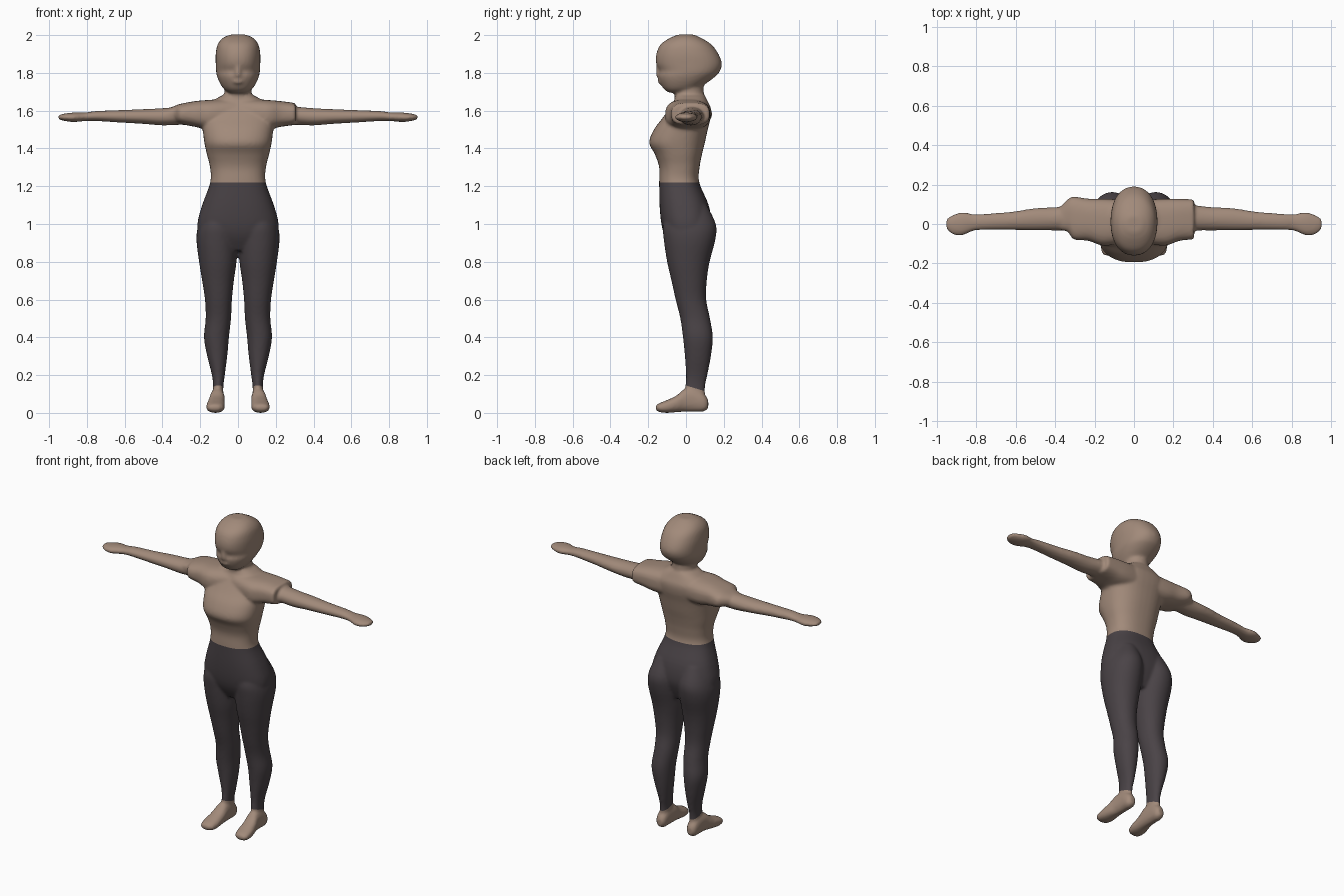
import bpy, bmesh, math
from mathutils import Vector

cube = bpy.data.objects.get("Cube")
if cube:
    bpy.data.objects.remove(cube)


def material(name, rgb):
    mat = bpy.data.materials.new(name)
    mat.use_nodes = True
    mat.diffuse_color = (*rgb, 1)
    mat.node_tree.nodes["Principled BSDF"].inputs["Base Color"].default_value = (*rgb, 1)
    return mat


skin = material("skin brown", (0.36, 0.255, 0.195))
fabric = material("dark grey fabric", (0.068, 0.056, 0.062))


def smooth_rows(rows, steps=4):
    """Catmull-Rom interpolation between cross-section rows."""
    out = []
    for i in range(len(rows) - 1):
        quad = [rows[max(i - 1, 0)], rows[i], rows[i + 1], rows[min(i + 2, len(rows) - 1)]]
        for k in range(steps):
            t = k / steps
            out.append([b + t / 2 * (c - a + t * (2*a - 5*b + 4*c - d + t * (3*(b - c) + d - a)))
                        for a, b, c, d in zip(*quad)])
    return out + [list(rows[-1])]


def loft(bm, axis, rows, power=2, side=1, sides=40):
    """Closed tube; row = position on axis, then low/high limits across it."""
    rings = []
    for pos, u0, u1, v0, v1 in smooth_rows(rows):
        ring = []
        for k in range(sides):
            a = math.tau * k / sides
            c, s = math.cos(a), math.sin(a)
            u = (u0 + u1) / 2 + (u1 - u0) / 2 * math.copysign(abs(c) ** (2 / power), c)
            v = (v0 + v1) / 2 + (v1 - v0) / 2 * math.copysign(abs(s) ** (2 / power), s)
            p = {"x": (pos, u, v), "y": (u, pos, v), "z": (u, v, pos)}[axis]
            ring.append(bm.verts.new((p[0] * side, p[1], p[2])))
        rings.append(ring)
    faces = [bm.faces.new((a[k], a[k - 1], b[k - 1], b[k]))
             for a, b in zip(rings, rings[1:]) for k in range(sides)]
    faces += [bm.faces.new(rings[0]), bm.faces.new(rings[-1])]
    bmesh.ops.recalc_face_normals(bm, faces=faces)


def upright(rows):
    """Rows of height, half width, front, back."""
    return [(z, -w, w, f, b) for z, w, f, b in rows]


bm = bmesh.new()

# Torso, waist and hips
loft(bm, "z", upright([
    (.86, .13, -.07, .09), (.93, .2, -.11, .12), (1.0, .215, -.13, .135),
    (1.1, .19, -.14, .12), (1.22, .147, -.142, .07), (1.3, .148, -.142, .072),
    (1.37, .165, -.165, .085), (1.43, .178, -.195, .1), (1.5, .187, -.17, .115),
    (1.56, .195, -.125, .13), (1.61, .19, -.09, .132), (1.65, .14, -.065, .115),
    (1.68, .085, -.055, .1)]), 2.4)

# Neck
loft(bm, "z", upright([(1.6, .08, -.06, .1), (1.68, .073, -.06, .095), (1.76, .07, -.06, .09)]))

# Head with a full, rounded back
loft(bm, "z", upright([
    (1.695, .045, -.09, -.0), (1.715, .075, -.118, .06), (1.75, .098, -.138, .115),
    (1.785, .112, -.148, .16), (1.81, .116, -.142, .18), (1.85, .118, -.158, .19),
    (1.9, .118, -.157, .172), (1.95, .108, -.135, .135), (1.985, .08, -.085, .08),
    (2.003, .04, -.04, .04)]), 2.2)

# Nose and lips
loft(bm, "z", upright([(1.775, .012, -.151, -.1), (1.79, .022, -.16, -.1), (1.84, .012, -.158, -.1)]))
loft(bm, "z", upright([(1.742, .02, -.142, -.1), (1.752, .034, -.15, -.1), (1.765, .02, -.149, -.1)]))

# Arms with flat hands
arm = [(.15, -.06, .11, 1.52, 1.64), (.3, -.035, .095, 1.525, 1.622),
       (.4, -.033, .085, 1.522, 1.613), (.5, -.032, .08, 1.53, 1.608),
       (.62, -.03, .062, 1.537, 1.603), (.75, -.03, .052, 1.545, 1.598),
       (.81, -.034, .05, 1.545, 1.59), (.87, -.058, .06, 1.54, 1.59),
       (.92, -.052, .045, 1.546, 1.584), (.952, -.025, .025, 1.556, 1.576)]
for side in (1, -1):
    loft(bm, "x", arm, 2, side)

# Short sleeve shoulders, one square and one tapering
loft(bm, "x", [(.02, -.09, .12, 1.5, 1.665), (.15, -.11, .128, 1.5, 1.657),
               (.23, -.085, .127, 1.515, 1.65), (.305, -.078, .125, 1.525, 1.64)], 2.8)
loft(bm, "x", [(.02, -.09, .12, 1.5, 1.665), (.15, -.11, .128, 1.5, 1.657),
               (.23, -.085, .128, 1.515, 1.65), (.305, -.078, .138, 1.53, 1.636),
               (.335, -.04, .125, 1.545, 1.625), (.375, -.03, .085, 1.55, 1.61)], 2.6, -1)

# Legs and feet
leg = [(1.1, .03, .165, -.08, .11), (1.0, .008, .208, -.12, .158), (.92, .002, .22, -.118, .156),
       (.8, .008, .206, -.1, .125), (.7, .022, .19, -.077, .11), (.6, .032, .175, -.055, .107),
       (.5, .037, .171, -.03, .127), (.4, .048, .18, -.016, .142), (.3, .057, .163, -.006, .132),
       (.2, .07, .138, .0, .113), (.13, .078, .132, -.004, .1), (.03, .075, .14, -.01, .105)]
foot = [(.118, .09, .125, .025, .07), (.095, .075, .142, .008, .1), (.04, .072, .145, .006, .13),
        (-.01, .07, .15, .006, .125), (-.05, .07, .16, .004, .092), (-.1, .07, .168, .0, .068),
        (-.14, .078, .165, .004, .052), (-.16, .1, .15, .015, .04)]
for side in (1, -1):
    loft(bm, "z", leg, 2.1, side)
    loft(bm, "y", foot, 2.3, side)

# Fuse the volumes into one soft surface
mesh = bpy.data.meshes.new("body_base")
bm.to_mesh(mesh)
bm.free()
base = bpy.data.objects.new("body_base", mesh)
bpy.context.collection.objects.link(base)
remesh = base.modifiers.new("Fuse", "REMESH")
remesh.mode = "VOXEL"
remesh.voxel_size = 0.009
soften = base.modifiers.new("Soften", "SMOOTH")
soften.factor = 0.5
soften.iterations = 4
evaluated = base.evaluated_get(bpy.context.evaluated_depsgraph_get())
fused = bpy.data.meshes.new_from_object(evaluated)
bpy.data.objects.remove(base)


def slice_part(name, mat, planes):
    """Keep the side of each plane that its normal points away from."""
    cut = bmesh.new()
    cut.from_mesh(fused)
    for point, normal in planes:
        bmesh.ops.bisect_plane(cut, geom=cut.verts[:] + cut.edges[:] + cut.faces[:],
                               plane_co=point, plane_no=normal, clear_outer=True)
    for face in cut.faces:
        face.smooth = True
        face.material_index = 0
    data = bpy.data.meshes.new(name)
    cut.to_mesh(data)
    cut.free()
    data.materials.clear()
    data.materials.append(mat)
    bpy.context.collection.objects.link(bpy.data.objects.new(name, data))


# Clean seams at the waist and the sloping ankle hems
up = Vector((0, 0, 1))
waist = Vector((0, 0, 1.22))
hem, hem_up = Vector((0, .05, .13)), Vector((0, .3, 1))
slice_part("upper_body", skin, [(waist, -up)])
slice_part("leggings", fabric, [(waist, up), (hem, -hem_up)])
slice_part("right_foot", skin, [(hem, hem_up), (Vector(), Vector((1, 0, 0)))])
slice_part("left_foot", skin, [(hem, hem_up), (Vector(), Vector((-1, 0, 0)))])
